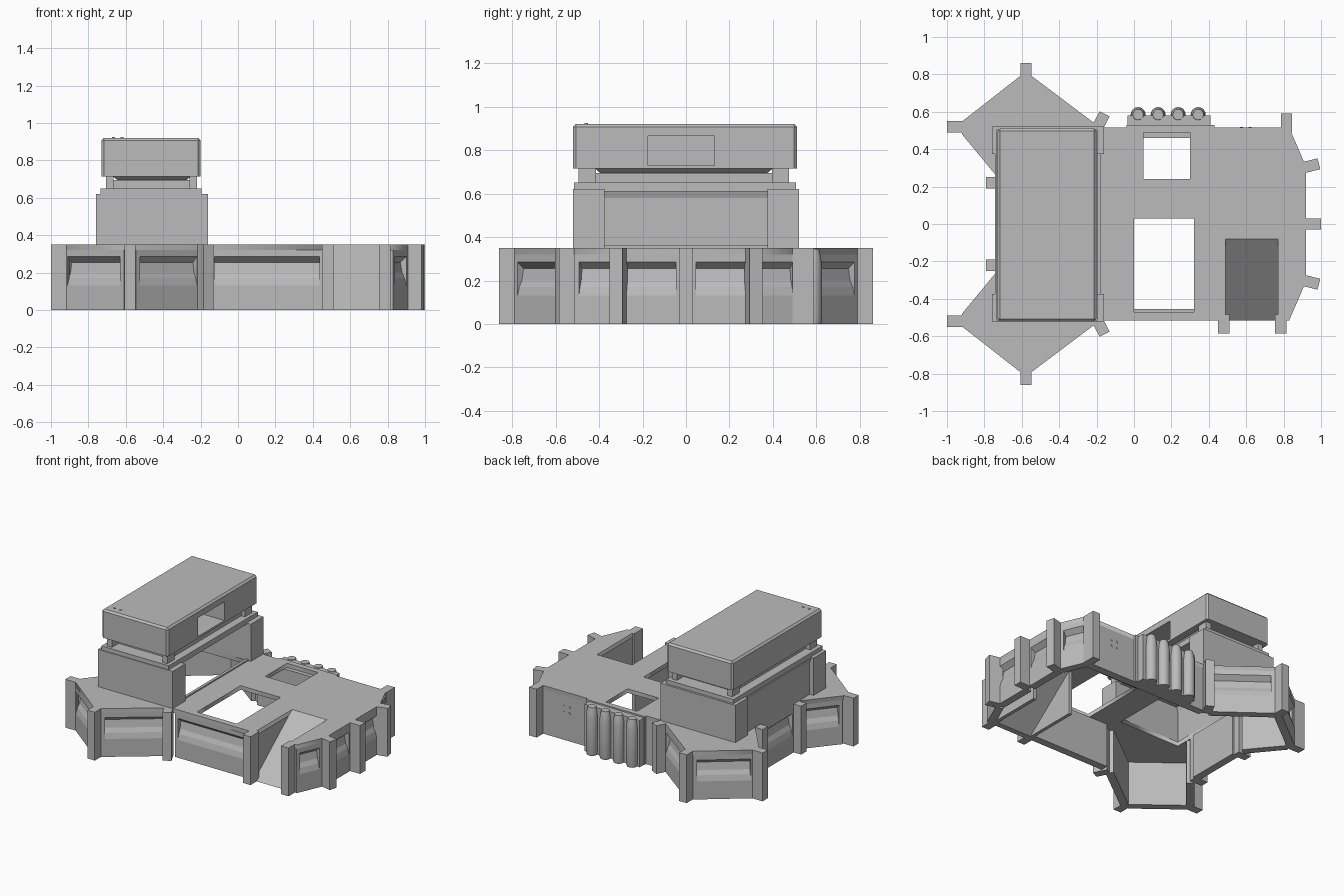
import bpy, bmesh
from math import radians, pi
from mathutils import Vector, Matrix

old = bpy.data.objects.get("Cube")
if old:
    bpy.data.objects.remove(old)

grey = bpy.data.materials.new("concrete_grey")
grey.use_nodes = True
grey.diffuse_color = (0.5, 0.5, 0.5, 1)
grey.node_tree.nodes["Principled BSDF"].inputs["Base Color"].default_value = (0.5, 0.5, 0.5, 1)

H = 0.35      # height of the lower storey
DECK = 0.03   # thickness of its roof


def finish(name, bm):
    bmesh.ops.recalc_face_normals(bm, faces=bm.faces)
    me = bpy.data.meshes.new(name)
    bm.to_mesh(me)
    bm.free()
    ob = bpy.data.objects.new(name, me)
    bpy.context.collection.objects.link(ob)
    me.materials.append(grey)
    return ob


def box(name, x, y, z, flare=0.0, bevel=0.0):
    """Box from ranges; flare pushes the upper edges outward."""
    bm = bmesh.new()
    bmesh.ops.create_cube(bm, size=1)
    for v in bm.verts:
        top = v.co.z > 0
        sx, sy = (1 if v.co.x > 0 else -1), (1 if v.co.y > 0 else -1)
        v.co = (x[sx > 0] + sx * flare * top, y[sy > 0] + sy * flare * top, z[top])
    if bevel:
        edges = [e for e in bm.edges if any(v.co.z > z[0] + 0.001 for v in e.verts)]
        bmesh.ops.bevel(bm, geom=edges, offset=bevel, segments=1, affect='EDGES')
    return finish(name, bm)


def buttress(name, x, y, angle, length=0.1, width=0.06):
    bm = bmesh.new()
    m = (Matrix.Translation((x, y, H / 2)) @ Matrix.Rotation(radians(angle), 4, 'Z')
         @ Matrix.Diagonal((length, width, H, 1)))
    bmesh.ops.create_cube(bm, size=1, matrix=m)
    return finish(name, bm)


def add_prism(bm, section, a, b, out):
    ends = [[bm.verts.new(p + out * u + Vector((0, 0, w))) for u, w in section] for p in (a, b)]
    n = len(section)
    for ring in ends:
        bm.faces.new(ring)
    for i in range(n):
        j = (i + 1) % n
        bm.faces.new((ends[0][i], ends[0][j], ends[1][j], ends[1][i]))


def wall(name, p, q, recess=True):
    """Wall from p to q, outside on the right hand, with a scooped recess."""
    a, b = Vector((*p, 0)), Vector((*q, 0))
    d = (b - a).normalized()
    out = Vector((d.y, -d.x, 0))
    t, top = -0.055, H - DECK
    plain = [(t, 0), (0, 0), (0, top), (t, top)]
    scoop = [(t, 0), (0, 0), (0, 0.13), (-0.01, 0.17), (-0.025, 0.2),
             (-0.035, 0.255), (0, 0.285), (0, top), (t, top)]
    bm = bmesh.new()
    if recess:
        c, e = a + d * 0.025, b - d * 0.025
        add_prism(bm, plain, a, c, out)
        add_prism(bm, scoop, c, e, out)
        add_prism(bm, plain, e, b, out)
    else:
        add_prism(bm, plain, a, b, out)
    return finish(name, bm)


def disc(name, pos, radius, depth, axis='Z'):
    bm = bmesh.new()
    m = Matrix.Translation(pos)
    if axis == 'Y':
        m = m @ Matrix.Rotation(pi / 2, 4, 'X')
    bmesh.ops.create_cone(bm, cap_ends=True, segments=12, radius1=radius,
                          radius2=radius, depth=depth, matrix=m)
    return finish(name, bm)


# Roof deck of the lower storey, with its openings and ramp notch
half = [(-0.73, 0.25), (-0.92, 0.48), (-0.93, 0.54), (-0.61, 0.79), (-0.545, 0.79), (-0.2, 0.53),
        (-0.15, 0.515), (0.83, 0.515), (0.91, 0.33), (0.92, 0.3)]
notch = [(0.77, -0.515), (0.77, -0.08), (0.49, -0.08), (0.49, -0.515)]
front = [(x, -y) for x, y in reversed(half)]
outline = half + front[:3] + notch + front[3:]


def rect(x0, x1, y0, y1):
    return [(x0, y0), (x1, y0), (x1, y1), (x0, y1)]


cu = bpy.data.curves.new("roof_deck", 'CURVE')
cu.dimensions = '2D'
cu.fill_mode = 'BOTH'
cu.extrude = DECK / 2
for loop in (outline, rect(0, 0.32, -0.47, 0.03), rect(0.05, 0.3, 0.24, 0.49),
             rect(-0.69, -0.2, -0.375, 0.375)):
    sp = cu.splines.new('POLY')
    sp.points.add(len(loop) - 1)
    for pt, (x, y) in zip(sp.points, loop):
        pt.co = (x, y, 0, 1)
    sp.use_cyclic_u = True
deck = bpy.data.objects.new("roof_deck", cu)
deck.location.z = H - DECK / 2
bpy.context.collection.objects.link(deck)
cu.materials.append(grey)
bpy.ops.object.select_all(action='DESELECT')
deck.select_set(True)
bpy.context.view_layer.objects.active = deck
bpy.ops.object.convert(target='MESH')

# Outer walls, mirrored front to back
wall_runs = {
    "wing_inner_wall": ((-0.92, -0.48), (-0.73, -0.25)),
    "wing_outer_wall": ((-0.61, -0.79), (-0.93, -0.54)),
    "wing_side_wall": ((-0.2, -0.53), (-0.545, -0.79)),
    "corner_wall": ((0.91, -0.33), (0.83, -0.515)),
    "end_wall": ((0.92, -0.02), (0.92, -0.3)),
}
for name, (p, q) in wall_runs.items():
    wall("front_" + name, q, p)
    wall("back_" + name, (p[0], -p[1]), (q[0], -q[1]))
wall("front_wall", (-0.15, -0.51), (0.46, -0.51))
wall("back_wall", (0.8, 0.515), (-0.17, 0.515), recess=False)
wall("tower_side_wall", (-0.73, 0.2), (-0.73, -0.2))

# Buttresses at the wall joints
for s, side in ((-1, "front"), (1, "back")):
    for part, x, y, ang in (("apex", -0.577, 0.81, 90), ("wing_tip", -0.95, 0.52, 0),
                            ("tower_side", -0.74, 0.22, 0), ("wing_root", -0.18, 0.545, 63),
                            ("end_corner", 0.94, 0.31, 14)):
        buttress(f"{side}_{part}_buttress", x, s * y, s * ang)
buttress("end_middle_buttress", 0.95, 0, 0)
buttress("back_corner_buttress", 0.815, 0.54, 90)
for x, side in ((0.48, "right"), (0.785, "left")):
    buttress(side + "_ramp_buttress", x, -0.535, 90)

# Vehicle ramp and its side walls
bm = bmesh.new()
add_prism(bm, [(-0.515, 0), (-0.08, H), (-0.08, H - DECK), (-0.475, 0)],
          Vector((0.48, 0, 0)), Vector((0.78, 0, 0)), Vector((0, 1, 0)))
finish("ramp", bm)
for x0, side in ((0.465, "right"), (0.77, "left")):
    box(side + "_ramp_wall", (x0, x0 + 0.025), (-0.51, -0.08), (0, H - DECK))

# Tank rack on the back wall
box("tank_rack_back", (-0.04, 0.43), (0.5, 0.53), (0, H))
box("tank_rack", (-0.035, 0.41), (0.53, 0.58), (0, H - 0.01))
for i in range(4):
    bm = bmesh.new()
    x = 0.022 + i * 0.107
    rings = []
    for r, z in ((0.036, 0.0), (0.04, 0.015), (0.04, 0.27), (0.036, 0.31), (0.028, 0.345)):
        ring = bmesh.ops.create_circle(bm, segments=20, radius=r,
                                       matrix=Matrix.Translation((x, 0.585, z)))["verts"]
        rings.append(ring)
    for lo, hi in zip(rings, rings[1:]):
        for k in range(20):
            j = (k + 1) % 20
            bm.faces.new((lo[k], lo[j], hi[j], hi[k]))
    bm.faces.new(rings[0])
    bm.faces.new(rings[-1])
    tank = finish(f"tank_{i + 1}", bm)
    bpy.ops.object.select_all(action='DESELECT')
    tank.select_set(True)
    bpy.context.view_layer.objects.active = tank
    bpy.ops.object.shade_smooth_by_angle(angle=radians(35))

# Tower lower storey: two end blocks, closed outer side, open inner side
box("tower_front_block", (-0.76, -0.16), (-0.52, -0.375), (H, 0.62))
box("tower_back_block", (-0.76, -0.16), (0.375, 0.52), (H, 0.62))
box("tower_outer_wall", (-0.73, -0.69), (-0.38, 0.38), (H, 0.58))
box("tower_outer_eave", (-0.73, -0.69), (-0.38, 0.38), (0.58, 0.615), flare=0.012)
box("tower_sill", (-0.2, -0.18), (-0.38, 0.38), (H, 0.36))
box("tower_shoulder", (-0.735, -0.195), (-0.515, 0.505), (0.61, 0.65))

# Recessed viewing slit with corner posts
box("slit_wall", (-0.67, -0.25), (-0.42, 0.4), (0.65, 0.695))
box("slit_overhang", (-0.645, -0.275), (-0.395, 0.375), (0.695, 0.716), flare=0.025)
for x in (-0.705, -0.26):
    for y in (-0.495, 0.395):
        box("slit_post", (x, x + 0.04), (y, y + 0.08), (0.645, 0.72))

# Tower head with a large window on the inner side
head = box("tower_head", (-0.73, -0.2), (-0.52, 0.51), (0.715, 0.92), bevel=0.013)
cutter = box("window_cutter", (-0.68, -0.1), (-0.175, 0.13), (0.73, 0.89 - 0.025))
cutter.hide_render = True
cutter.hide_set(True)
mod = head.modifiers.new("window", 'BOOLEAN')
mod.operation = 'DIFFERENCE'
mod.object = cutter
bpy.ops.object.select_all(action='DESELECT')
head.select_set(True)
bpy.context.view_layer.objects.active = head
bpy.ops.object.modifier_apply(modifier="window")
bpy.data.objects.remove(cutter)

# Small studs on the roof and back wall
for x in (-0.665, -0.62):
    disc("roof_stud", (x, -0.46, 0.92), 0.008, 0.008)
    for z in (0.2, 0.245):
        disc("wall_stud", (x + 1.24, 0.515, z), 0.008, 0.008, 'Y')
